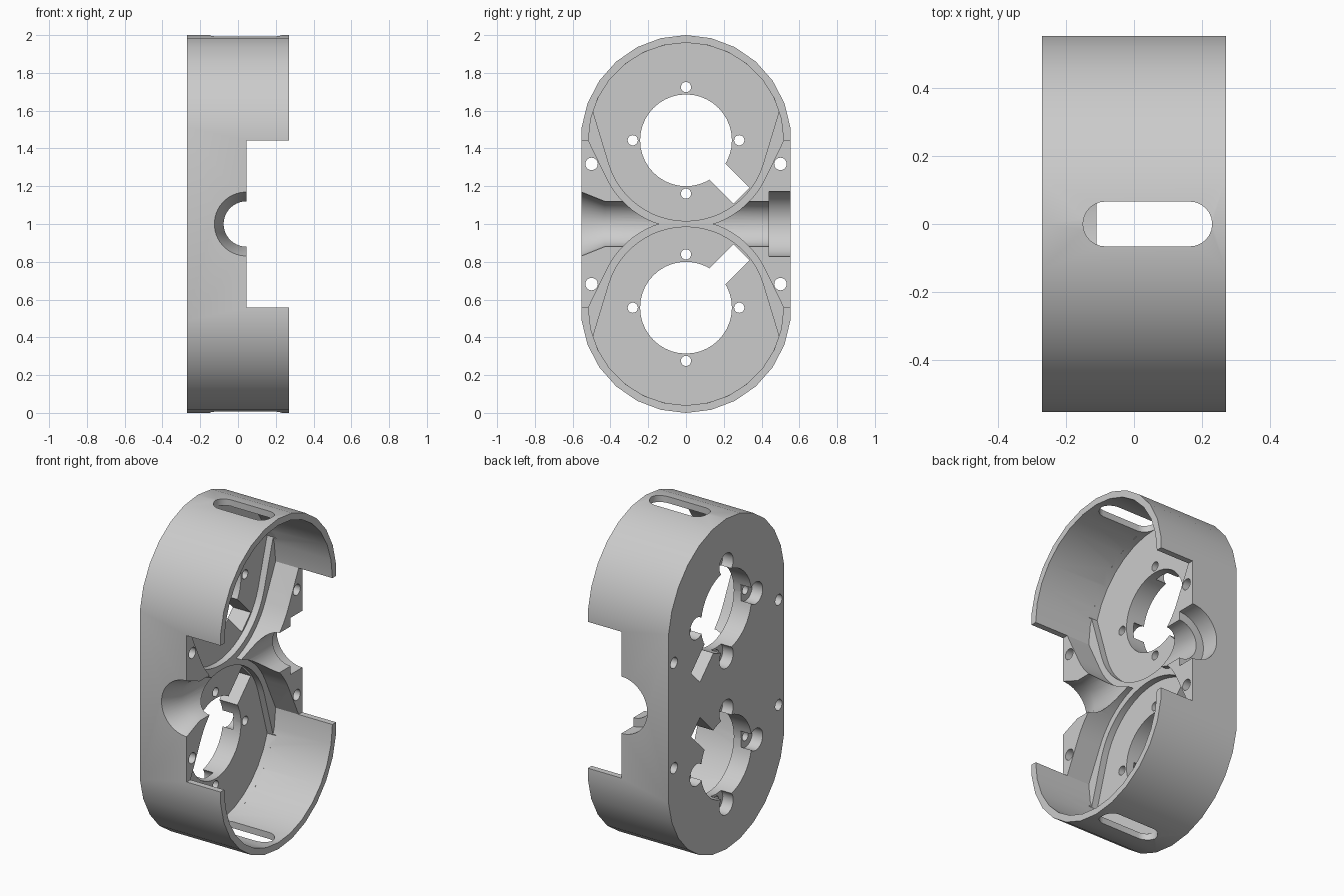
import bpy, bmesh, math
from mathutils import Vector

cube = bpy.data.objects.get("Cube")
if cube:
    bpy.data.objects.remove(cube, do_unlink=True)

UPPER, LOWER = 1.443, 0.557        # heights of the two round bays
BACK, FLOOR, LEDGE, STEP, FRONT = -0.27, -0.15, -0.11, 0.044, 0.27


def loft(name, rings):
    """Closed solid through matching rings of points."""
    bm = bmesh.new()
    loops = [[bm.verts.new(p) for p in ring] for ring in rings]
    for a, b in zip(loops, loops[1:]):
        for i in range(len(a)):
            bm.faces.new((a[i - 1], a[i], b[i], b[i - 1]))
    bm.faces.new(loops[0])
    bm.faces.new(loops[-1])
    bmesh.ops.recalc_face_normals(bm, faces=bm.faces)
    mesh = bpy.data.meshes.new(name)
    bm.to_mesh(mesh)
    bm.free()
    return bpy.data.objects.new(name, mesh)


def prism(name, profile, x0, x1):
    """Extrude a (y, z) outline along x."""
    return loft(name, [[(x, y, z) for y, z in profile] for x in (x0, x1)])


def arc(radius, start, end, count, y=0, z=0):
    angles = [math.radians(start + (end - start) * i / count) for i in range(count + 1)]
    return [(y + radius * math.cos(a), z + radius * math.sin(a)) for a in angles]


def circle(radius, y, z, count=32):
    return arc(radius, 0, 360, count, y, z)[:-1]


def pocket(radius, join, tangent):
    """Bay outline: wide arc outside, narrower arc facing the middle."""
    return (arc(0.517, join, 180 - join, 14)
            + arc(radius, 180 + tangent, 360 - tangent, 24))


# Housing: two half rounds joined by straight sides
step = 360 / 26
half = arc(0.557, 90 - 6 * step, 90 + 6 * step, 12)
outline = [(y, z + UPPER) for y, z in half] + [(-y, LOWER - z) for y, z in half]
housing = prism("housing", outline, BACK, FRONT)
bpy.context.collection.objects.link(housing)

# Middle opening, and the cross channel with its flare and counterbore
opening = [(-1, LOWER), (1, LOWER), (1, UPPER), (-1, UPPER)]
channel = [(0.22, -0.68), (0.12, -0.43), (0.12, 0.44), (0.172, 0.44), (0.172, 0.7)]
cutters = [
    prism("middle_opening", opening, STEP, 1),
    loft("cross_channel", [[(x, y, z) for x, z in arc(r, 3.75, 356.25, 47, STEP, 1)]
                           for r, y in channel]),
]

# Cutters repeated for the upper and lower bay
for centre, side in ((UPPER, 1), (LOWER, -1)):
    def place(points):
        return [(y, centre + side * z) for y, z in points]

    cutters.append(prism("bay", place(pocket(0.465, 0, 26)), LEDGE, 0.9))
    cutters.append(prism("bay_floor", place(pocket(0.427, 17.5, 18)), FLOOR, LEDGE + 0.02))
    cutters.append(prism("bay_hole", place(circle(0.243, 0, 0, 40)), -0.5, -0.13))

    # Square notch pointing diagonally to the middle
    d = Vector((1, -1)).normalized()
    n = Vector((1, 1)).normalized() * 0.06
    notch = [d * 0.1 - n, d * 0.415 - n, d * 0.415 + n, d * 0.1 + n]
    cutters.append(prism("bay_notch", place([tuple(p) for p in notch]), -0.48, -0.12))

    # Four screw holes with recesses on the back
    for k in range(4):
        a = k * math.pi / 2
        y, z = 0.282 * math.cos(a), 0.282 * math.sin(a)
        cutters.append(prism("screw_hole", place(circle(0.027, y, z, 20)), -0.46, -0.125))
        cutters.append(prism("screw_recess", place(circle(0.066, y, z, 24)), -0.44, -0.2))

    # Corner bolt holes
    for y in (-0.5, 0.5):
        cutters.append(prism("bolt_hole", place(circle(0.033, y, -0.125, 20)), -0.5, 0.2))

    # Long slot through the outer wall
    ends = arc(0.066, -90, 90, 12, 0.164, 0) + arc(0.066, 90, 270, 12, -0.084, 0)
    cutters.append(loft("wall_slot", [[(x, y, centre + side * h) for x, y in ends]
                                      for h in (0.4, 0.8)]))

# Cut everything out of the housing in one pass
tools = bpy.data.collections.new("cutters")
bpy.context.scene.collection.children.link(tools)
for cutter in cutters:
    cutter.hide_render = True
    tools.objects.link(cutter)
bpy.ops.object.select_all(action='DESELECT')
bpy.context.view_layer.objects.active = housing
housing.select_set(True)
mod = housing.modifiers.new("cuts", 'BOOLEAN')
mod.operation, mod.solver = 'DIFFERENCE', 'EXACT'
mod.operand_type, mod.collection = 'COLLECTION', tools
mod.use_self = True
bpy.ops.object.modifier_apply(modifier=mod.name)
for cutter in cutters:
    bpy.data.objects.remove(cutter, do_unlink=True)
bpy.data.collections.remove(tools)

# Single grey finish
grey = bpy.data.materials.new("grey")
grey.use_nodes = True
colour = (0.6, 0.6, 0.6, 1)
grey.diffuse_color = colour
grey.node_tree.nodes["Principled BSDF"].inputs["Base Color"].default_value = colour
housing.data.materials.clear()
housing.data.materials.append(grey)
bpy.ops.object.shade_smooth_by_angle(angle=math.radians(30))
